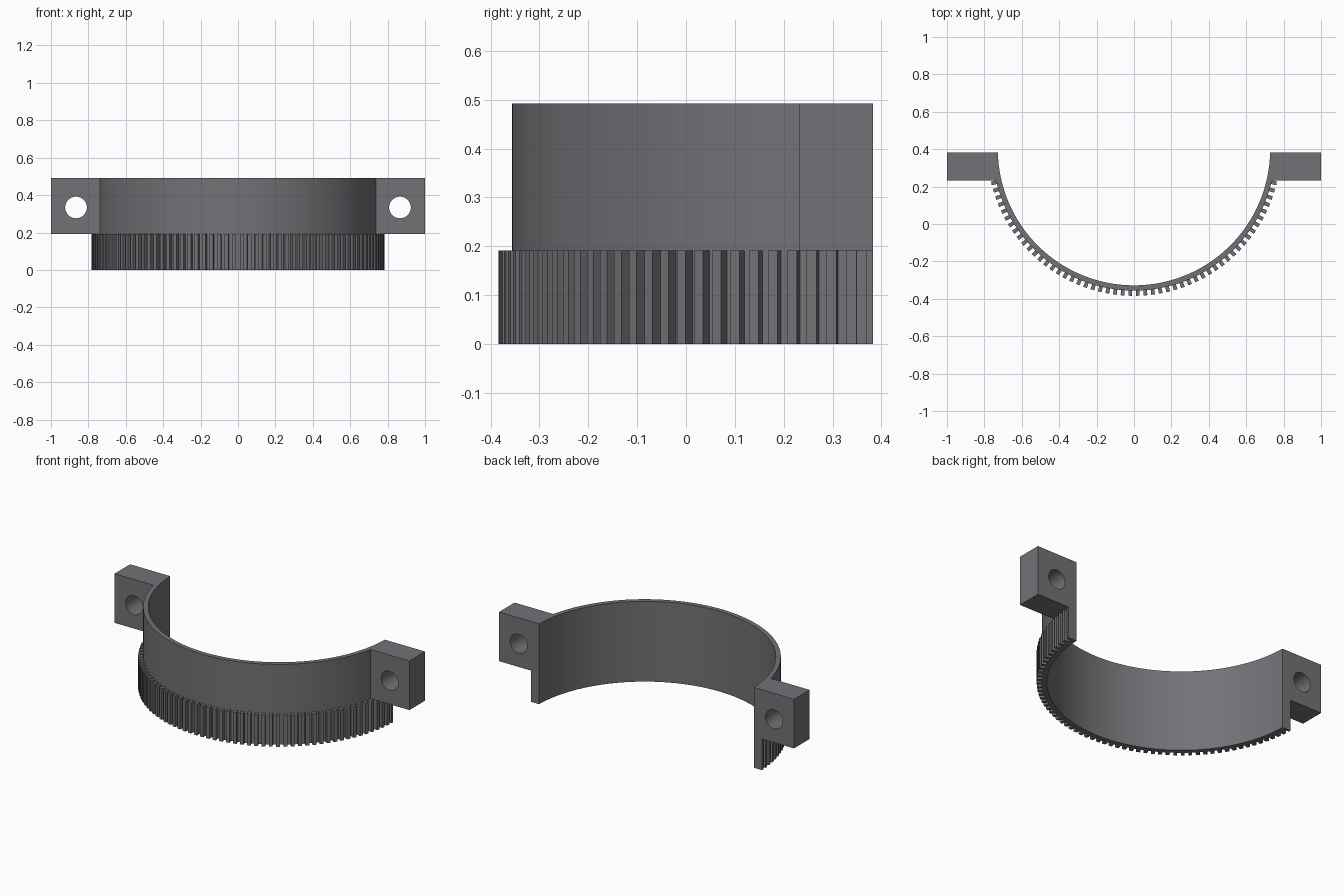
import bpy, bmesh, math

if "Cube" in bpy.data.objects:
    bpy.data.objects.remove(bpy.data.objects["Cube"])

YC, BACK = 0.40, 0.383             # arc centre and flat back plane
R_IN, R_OUT, R_TIP = 0.728, 0.756, 0.784
Z_GEAR, Z_TOP = 0.191, 0.492
LUG_FRONT = 0.232

grey = bpy.data.materials.new("dark_grey")
grey.diffuse_color = (0.17, 0.17, 0.185, 1)
grey.use_nodes = True
grey.node_tree.nodes["Principled BSDF"].inputs["Base Color"].default_value = grey.diffuse_color


def arc_point(r, a):
    """Point on the arc, a = 0 at the right end, pi at the left end."""
    return (r * math.cos(a), min(YC - r * math.sin(a), BACK))


def arc(r, a0, a1, n):
    return [arc_point(r, a0 + (a1 - a0) * i / n) for i in range(n + 1)]


def add_prism(bm, outline, z0, z1):
    face = bm.faces.new([bm.verts.new((x, y, z0)) for x, y in outline])
    ext = bmesh.ops.extrude_face_region(bm, geom=[face])
    top = [v for v in ext["geom"] if isinstance(v, bmesh.types.BMVert)]
    bmesh.ops.translate(bm, vec=(0, 0, z1 - z0), verts=top)


def finish(bm, name):
    bmesh.ops.recalc_face_normals(bm, faces=bm.faces)
    mesh = bpy.data.meshes.new(name)
    bm.to_mesh(mesh)
    bm.free()
    mesh.materials.append(grey)
    obj = bpy.data.objects.new(name, mesh)
    bpy.context.collection.objects.link(obj)
    return obj


def shade(obj):
    bpy.ops.object.select_all(action='DESELECT')
    obj.select_set(True)
    bpy.context.view_layer.objects.active = obj
    bpy.ops.object.shade_smooth_by_angle(angle=math.radians(30))


def end_angle(r, y=BACK):
    return math.asin((YC - y) / r)


# Half-round sleeve, full height
bm = bmesh.new()
ao, ai = end_angle(R_OUT), end_angle(R_IN)
add_prism(bm, arc(R_OUT, ao, math.pi - ao, 120) + arc(R_IN, math.pi - ai, ai, 120), 0, Z_TOP)
shade(finish(bm, "half_sleeve"))

# Gear teeth around the lower part, end teeth trimmed by the back plane
bm = bmesh.new()
pitch = math.radians(3)
half = pitch * 0.25
for k in range(60):
    c = (k + 0.5) * pitch
    lo, hi = c - half, c + half
    if k == 0:
        lo = end_angle(R_TIP)
    if k == 59:
        hi = math.pi - end_angle(R_TIP)
    root = R_OUT - 0.004
    add_prism(bm, [arc_point(root, lo), arc_point(R_TIP, lo),
                   arc_point(R_TIP, hi), arc_point(root, hi)], 0, Z_GEAR)
finish(bm, "gear_teeth")

# Mounting lugs with a bolt hole through each
for side, name in ((1, "right_lug"), (-1, "left_lug")):
    bm = bmesh.new()
    inner = arc(R_OUT, end_angle(R_OUT, LUG_FRONT), ao, 8)
    outline = inner + [(1, BACK), (1, LUG_FRONT)]
    add_prism(bm, [(side * x, y) for x, y in outline], Z_GEAR, Z_TOP)
    lug = finish(bm, name)
    bpy.ops.mesh.primitive_cylinder_add(vertices=48, radius=0.058, depth=1,
                                        location=(side * 0.866, 0.3, 0.334),
                                        rotation=(math.pi / 2, 0, 0))
    cutter = bpy.context.object
    cutter.name = name + "_hole_cutter"
    cutter.hide_render = True
    cutter.data.materials.append(grey)
    mod = lug.modifiers.new("bolt_hole", 'BOOLEAN')
    mod.operation, mod.solver, mod.object = 'DIFFERENCE', 'EXACT', cutter
    bpy.context.view_layer.objects.active = lug
    bpy.ops.object.modifier_apply(modifier=mod.name)
    bpy.data.objects.remove(cutter)
    shade(lug)
